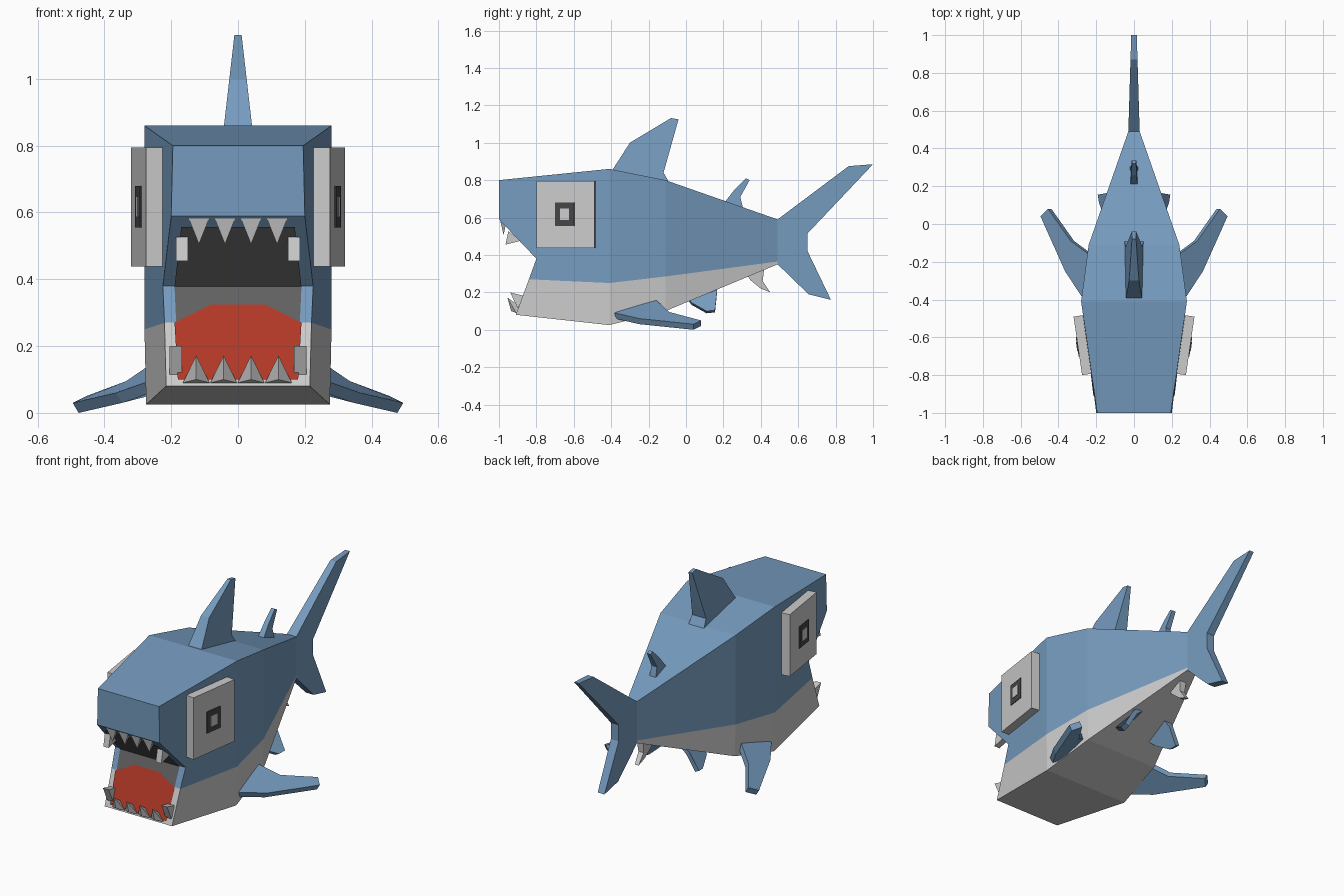
import bpy, bmesh
from mathutils import Vector

if "Cube" in bpy.data.objects:
    bpy.data.objects.remove(bpy.data.objects["Cube"])


def material(name, rgb):
    m = bpy.data.materials.new(name)
    m.diffuse_color = (*rgb, 1)
    m.use_nodes = True
    m.node_tree.nodes["Principled BSDF"].inputs["Base Color"].default_value = m.diffuse_color
    return m


BLUE = material("blue_skin", (0.18, 0.33, 0.52))
RED = material("red_tongue", (0.45, 0.04, 0.02))
DARK = material("dark_mouth", (0.12, 0.12, 0.12))
PUPIL = material("dark_pupil", (0.06, 0.06, 0.06))
GREY = material("pale_grey", (0.8, 0.8, 0.8))


def finish(bm, name, mats, mirror=False):
    if len(bm.faces) > 1:
        bmesh.ops.recalc_face_normals(bm, faces=bm.faces)
    mesh = bpy.data.meshes.new(name)
    bm.to_mesh(mesh)
    bm.free()
    for m in mats:
        mesh.materials.append(m)
    ob = bpy.data.objects.new(name, mesh)
    bpy.context.collection.objects.link(ob)
    if mirror:
        ob.modifiers.new("mirror", 'MIRROR')
    return ob


def solid(name, ring_a, ring_b, mat, mirror=False):
    """Closed solid between two matching rings of points."""
    bm = bmesh.new()
    a = [bm.verts.new(p) for p in ring_a]
    b = [bm.verts.new(p) for p in ring_b]
    bm.faces.new(a)
    bm.faces.new(b[::-1])
    for i in range(len(a)):
        j = (i + 1) % len(a)
        bm.faces.new((a[i], b[i], b[j], a[j]))
    return finish(bm, name, [mat], mirror)


def hull(name, points, mat, mirror=False):
    bm = bmesh.new()
    for p in points:
        bm.verts.new(p)
    bmesh.ops.convex_hull(bm, input=bm.verts)
    return finish(bm, name, [mat], mirror)


def plate(name, points, mat):
    bm = bmesh.new()
    bm.faces.new([bm.verts.new(p) for p in points])
    return finish(bm, name, [mat])


def upright_fin(name, profile, width, mat):
    """Fin on the centre plane; width(y, z) is the half thickness."""
    solid(name, [(width(y, z), y, z) for y, z in profile],
          [(-width(y, z), y, z) for y, z in profile], mat)


# Body: outline points of one side, then strips across to the other side
P = {
    'T0': (.195, -1, .80), 'T1': (.28, -.41, .86), 'T2': (.24, -.11, .80), 'T3': (.03, .49, .59),
    'M0': (.22, -.84, .27), 'M1': (.28, -.41, .25), 'M2': (.24, -.11, .285), 'M3': (.03, .49, .365),
    'B0': (.215, -.91, .08), 'B1': (.275, -.41, .025), 'B2': (.235, -.11, .10), 'B3': (.03, .49, .35),
    'L': (.20, -1, .59), 'C': (.225, -.80, .38),
}
bm = bmesh.new()
R = {k: bm.verts.new(p) for k, p in P.items()}
L = {k: bm.verts.new((-p[0], p[1], p[2])) for k, p in P.items()}
sides = ["T0 L C T1", "C M0 M1 T1", "T1 M1 M2 T2", "T2 M2 M3 T3",
         "M0 B0 B1 M1", "M1 B1 B2 M2", "M2 B2 B3 M3"]
for s in sides:
    for V in (R, L):
        f = bm.faces.new([V[k] for k in s.split()])
        f.material_index = 1 if "B" in s else 0
loop = "T3 T2 T1 T0 L C M0 B0 B1 B2 B3 M3".split()
for i, k in enumerate(loop):
    n = loop[(i + 1) % len(loop)]
    f = bm.faces.new((R[k], R[n], L[n], L[k]))
    f.material_index = 1 if "B" in k + n else 0
finish(bm, "body", [BLUE, GREY])


# Mouth: flat panels lying just on the sloped upper and lower mouth faces
def upper(x, z):
    return (x, -.80 - .952 * (z - .38) - .004, z - .004)


def lower(x, z, lift=.004):
    return (x, -.80 - .367 * (.38 - z) - lift, z)


plate("mouth_roof", [upper(*p) for p in ((-.19, .383), (.19, .383), (.17, .56), (-.17, .56))], DARK)
plate("mouth_back", [lower(*p) for p in ((-.178, .11), (.178, .11), (.19, .378), (-.19, .378))], DARK)
plate("tongue", [lower(x, z, .008) for x, z in
                 ((-.18, .10), (.18, .10), (.19, .27), (.08, .325), (-.08, .325), (-.19, .27))], RED)

# Front teeth: rows of small pyramids
for i in range(4):
    x = -.117 + .078 * i
    hull(f"upper_tooth_{i + 1}", [(x + s * .031, y, .583) for s in (-1, 1) for y in (-.993, -.96)]
         + [(x, -.975, .505)], GREY)
    x = -.125 + .082 * i
    hull(f"lower_tooth_{i + 1}", [(x - .04, -.908, .09), (x + .04, -.908, .09),
                                  (x, -.935, .10), (x, -.88, .12), (x, -.955, .172)], GREY)


# Side teeth: wedges at the mouth corners
def wedge(name, x0, x1, tri):
    solid(name, [(x0, *p) for p in tri], [(x1, *p) for p in tri], GREY, True)


wedge("upper_side_teeth", .15, .185, [(-.95, .527), (-.965, .455), (-.885, .475)])
wedge("lower_side_teeth", .168, .205, [(-.94, .20), (-.86, .18), (-.90, .115)])

# Eyes: plates laid along the slanted cheeks with square pupils
ALONG = Vector((.045, .31, 0)).normalized()
OUT = Vector((ALONG.y, -ALONG.x, 0))
FRONT = Vector((.275, -.80, 0))


def eye_box(name, s0, s1, z0, z1, d0, d1, mat):
    rings = [[FRONT + ALONG * s + OUT * d + Vector((0, 0, z))
              for s, z in ((s0, z0), (s1, z0), (s1, z1), (s0, z1))] for d in (d0, d1)]
    solid(name, *rings, mat, True)


eye_box("eye_plates", 0, .313, .438, .795, -.05, 0, GREY)
eye_box("pupils", .10, .205, .555, .68, -.01, .004, PUPIL)
eye_box("pupil_glints", .128, .177, .587, .648, -.01, .007, GREY)

# Fins on the centre plane
upright_fin("dorsal_fin", [(-.40, .84), (-.39, .86), (-.30, 1.0), (-.08, 1.132), (-.04, 1.125),
                           (-.12, .84), (-.08, .77)],
            lambda y, z: .042 - .115 * (z - .86), BLUE)
upright_fin("rear_dorsal_fin", [(.19, .66), (.26, .75), (.32, .81), (.34, .80), (.29, .71), (.31, .63)],
            lambda y, z: .02 - .06 * (z - .66), BLUE)
upright_fin("tail_fin", [(.49, .59), (.87, .875), (1.0, .885), (.65, .515), (.65, .42),
                         (.775, .16), (.655, .19), (.49, .35)],
            lambda y, z: .03 - .03 * (y - .49), BLUE)
upright_fin("anal_fin", [(.32, .30), (.345, .265), (.40, .22), (.45, .20), (.41, .26), (.42, .34)],
            lambda y, z: .02 - .08 * (.30 - z), GREY)


# Paired side fins: top outline with a lowered underside
def side_fins(name, top, drop):
    solid(name, top, [tuple(Vector(p) + Vector(drop)) for p in top], BLUE, True)


side_fins("pectoral_fins", [(.23, -.39, .095), (.28, -.38, .09), (.365, -.25, .06), (.495, .04, .03),
                            (.455, .08, .05), (.335, -.09, .095), (.24, -.16, .16), (.20, -.18, .17)],
          (-.018, 0, -.03))
side_fins("pelvic_fins", [(.11, .01, .17), (.155, .03, .145), (.185, .11, .10), (.192, .155, .105),
                          (.14, .165, .20), (.10, .165, .23)], (-.025, 0, -.012))
